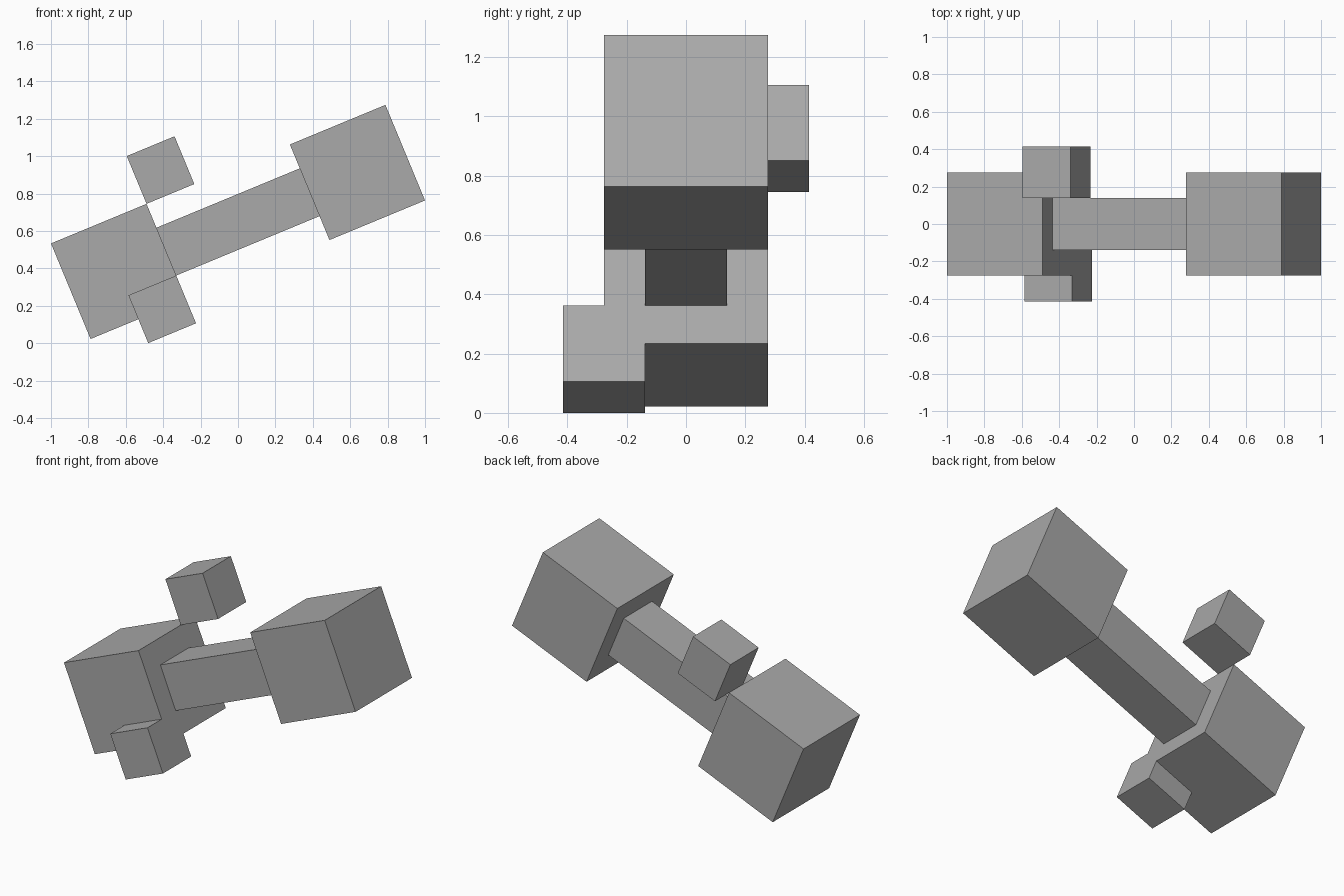
import bpy, math
from mathutils import Matrix, Vector

if "Cube" in bpy.data.objects:
    bpy.data.objects.remove(bpy.data.objects["Cube"])

U = 0.2765                                   # grid module shared by every block
TILT = Matrix.Translation((0, 0, 0.648)) @ Matrix.Rotation(-math.radians(22.5), 4, 'Y')

grey = bpy.data.materials.new("plain_grey")
grey.diffuse_color = (0.4, 0.4, 0.4, 1)
grey.use_nodes = True
grey.node_tree.nodes["Principled BSDF"].inputs["Base Color"].default_value = grey.diffuse_color


def block(name, centre, size):
    """Box on the tilted grid: x along the bar, y depth, z across the bar."""
    bpy.ops.mesh.primitive_cube_add(size=1)
    ob = bpy.context.object
    ob.name = name
    ob.data.transform(TILT @ Matrix.Translation(Vector(centre) * U)
                      @ Matrix.Diagonal((size[0] * U, size[1] * U, size[2] * U, 1)))
    ob.data.materials.append(grey)


# Bar with a large cube on each end
block("bar", (0, 0, 0), (3, 1, 1))
block("lower_end_cube", (-2.5, 0, 0), (2, 2, 2))
block("upper_end_cube", (2.5, 0, 0), (2, 2, 2))

# Small cubes beside the lower end
block("small_front_cube", (-2, -1, -1), (1, 1, 1))
block("small_back_cube", (-1, 1, 1.5), (1, 1, 1))
